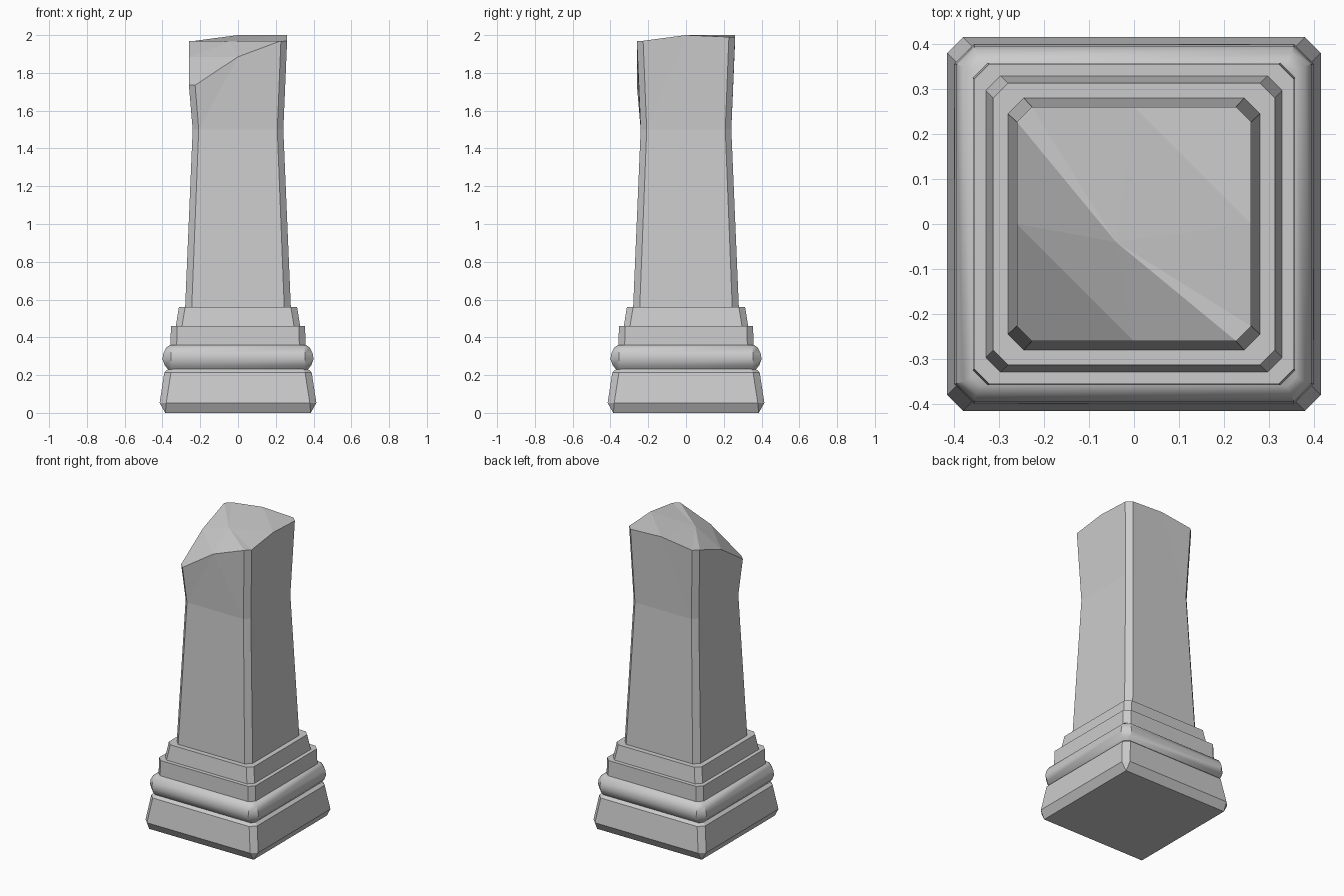
import bpy, bmesh, math

if "Cube" in bpy.data.objects:
    bpy.data.objects.remove(bpy.data.objects["Cube"])


def ring_points(half, cut):
    """Corner-cut square, counter-clockwise from the front-left."""
    a, b = half, half - cut
    return [(-b, -a), (b, -a), (a, -b), (a, b), (b, a), (-b, a), (-a, b), (-a, -b)]


def add_ring(bm, half, cut, z):
    return [bm.verts.new((x, y, z)) for x, y in ring_points(half, cut)]


def bridge(bm, low, high):
    n = len(low)
    for i in range(n):
        j = (i + 1) % n
        bm.faces.new((low[i], low[j], high[j], high[i]))


def finish(bm, name, smooth=False):
    bmesh.ops.remove_doubles(bm, verts=bm.verts, dist=1e-5)
    bmesh.ops.recalc_face_normals(bm, faces=bm.faces)
    mesh = bpy.data.meshes.new(name)
    bm.to_mesh(mesh)
    bm.free()
    obj = bpy.data.objects.new(name, mesh)
    bpy.context.collection.objects.link(obj)
    if smooth:
        bpy.ops.object.select_all(action='DESELECT')
        obj.select_set(True)
        bpy.context.view_layer.objects.active = obj
        bpy.ops.object.shade_smooth_by_angle(angle=math.radians(40))
    return obj


def loft(name, profile, smooth=False):
    """Stack corner-cut squares: (half width, corner cut, height)."""
    bm = bmesh.new()
    rings = [add_ring(bm, *p) for p in profile]
    for low, high in zip(rings, rings[1:]):
        bridge(bm, low, high)
    bm.faces.new(rings[0][::-1])
    bm.faces.new(rings[-1])
    return finish(bm, name, smooth)


# Base: plinth, rounded moulding and two steps
loft("plinth", [(0.385, 0.0005, 0), (0.415, 0.035, 0.053),
                (0.39, 0.035, 0.215), (0.37, 0.025, 0.232)])
loft("rounded_moulding", [(0.37, 0.02, 0.23), (0.388, 0.035, 0.252),
                          (0.40, 0.045, 0.285), (0.395, 0.04, 0.315),
                          (0.38, 0.03, 0.345), (0.36, 0.02, 0.36)], smooth=True)
loft("lower_step", [(0.358, 0.033, 0.35), (0.355, 0.033, 0.46)])
loft("upper_step", [(0.33, 0.033, 0.455), (0.313, 0.033, 0.56)])

# Shaft with a waist and a broken, sloping top
bm = bmesh.new()
foot = add_ring(bm, 0.28, 0.035, 0.555)
waist = add_ring(bm, 0.24, 0.032, 1.5)
bridge(bm, foot, waist)
bm.faces.new(foot[::-1])

heights = [1.735, 1.97, 1.97, 1.99, 1.99, 1.97, 1.97, 1.735]
crown = [bm.verts.new((x, y, z))
         for (x, y), z in zip(ring_points(0.26, 0.033), heights)]
front = bm.verts.new((0, -0.26, 1.885))
right = bm.verts.new((0.26, 0, 2.0))
back = bm.verts.new((0, 0.26, 2.0))
left = bm.verts.new((-0.26, 0, 1.885))
peak = bm.verts.new((-0.04, -0.04, 1.967))

middles = {0: front, 2: right, 4: back, 6: left}
for i in range(8):
    j = (i + 1) % 8
    if i in middles:
        m = middles[i]
        bm.faces.new((waist[i], waist[j], m))
        bm.faces.new((waist[j], crown[j], m))
        bm.faces.new((waist[i], m, crown[i]))
    else:
        bm.faces.new((waist[i], waist[j], crown[j], crown[i]))

# Broken top facets, from the low front-left corner to the high back-right one
c = crown
for face in ((c[7], c[0], front, left), (left, front, peak),
             (front, c[1], peak), (left, peak, c[6]),
             (c[1], c[2], peak), (c[5], c[6], peak),
             (c[2], right, peak), (back, c[5], peak), (right, back, peak),
             (right, c[3], c[4], back)):
    bm.faces.new(face)
finish(bm, "broken_shaft")
